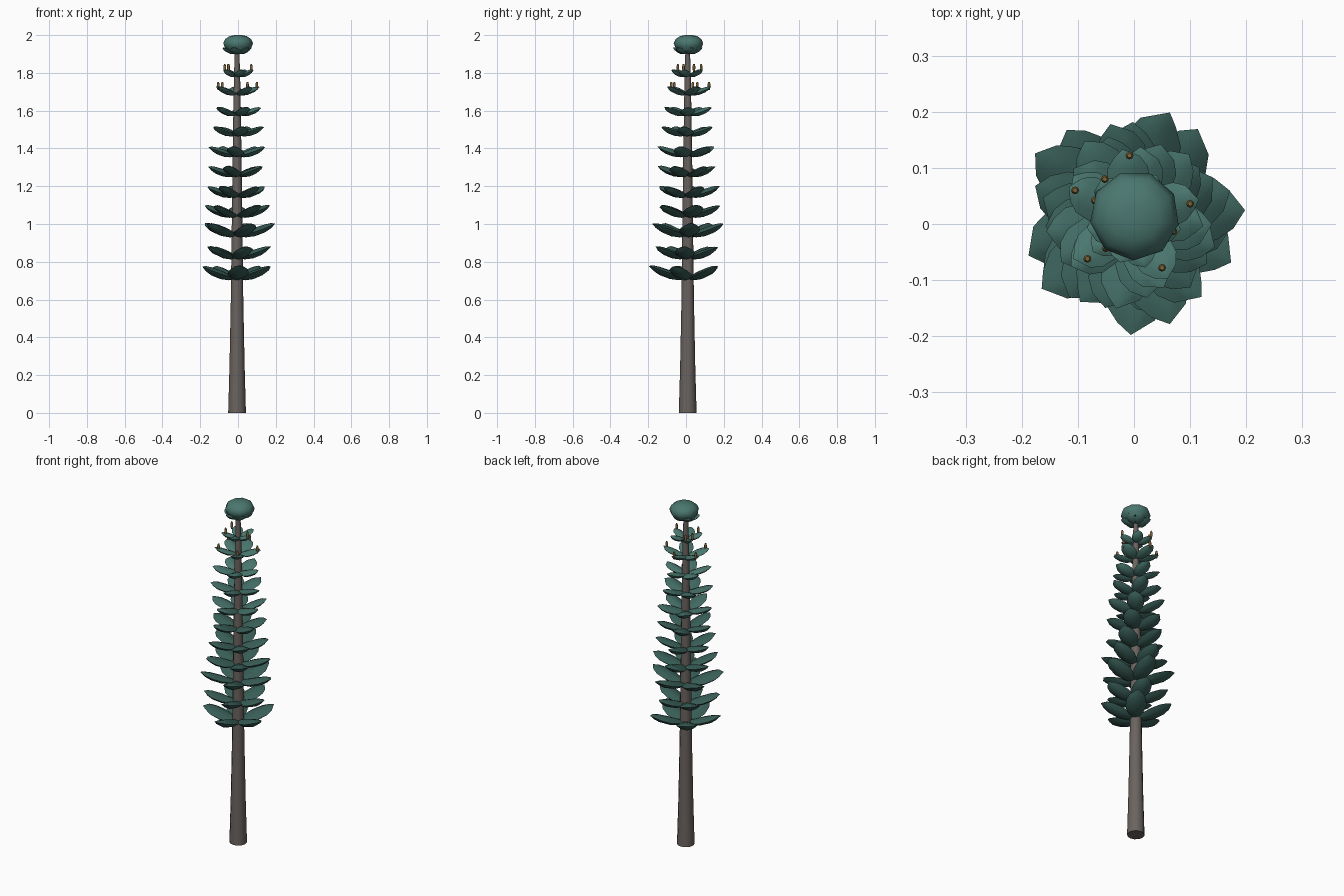
import bpy, bmesh, math, random
from mathutils import Matrix, Vector

if "Cube" in bpy.data.objects:
    bpy.data.objects.remove(bpy.data.objects["Cube"])

random.seed(4)
CX, CY = -0.005, 0.009


def material(name, rgb):
    m = bpy.data.materials.new(name)
    m.diffuse_color = (*rgb, 1)
    m.use_nodes = True
    m.node_tree.nodes["Principled BSDF"].inputs["Base Color"].default_value = m.diffuse_color
    return m


BARK = material("grey brown bark", (0.146, 0.126, 0.115))
DARK = material("deep green", (0.040, 0.110, 0.094))
MID = material("mid green", (0.054, 0.147, 0.126))
LIGHT = material("soft green", (0.068, 0.185, 0.158))
CONE = material("cone brown", (0.22, 0.135, 0.045))


def finish(bm, name, mat, angle=40):
    bmesh.ops.recalc_face_normals(bm, faces=bm.faces)
    me = bpy.data.meshes.new(name)
    bm.to_mesh(me)
    bm.free()
    me.materials.append(mat)
    ob = bpy.data.objects.new(name, me)
    bpy.context.collection.objects.link(ob)
    bpy.context.view_layer.objects.active = ob
    ob.select_set(True)
    bpy.ops.object.shade_smooth_by_angle(angle=math.radians(angle))
    ob.select_set(False)
    return ob


def lathe(bm, profile, sides, x, y, turn=0):
    """Closed solid from (radius, z) rings."""
    rings = [[bm.verts.new((x + r * math.cos(turn + k * math.tau / sides),
                            y + r * math.sin(turn + k * math.tau / sides), z))
              for k in range(sides)] for r, z in profile]
    for a, b in zip(rings, rings[1:]):
        for k in range(sides):
            n = (k + 1) % sides
            bm.faces.new((a[k], a[n], b[n], b[k]))
    bm.faces.new(rings[0][::-1])
    bm.faces.new(rings[-1])


# Leaf rings: (distance along, half width, lift of the edge)
RIBS = [(0.0, 0.25, 0.0), (0.2, 0.72, 0.0), (0.45, 1.0, 0.03),
        (0.72, 0.92, 0.08), (0.88, 0.6, 0.12)]
# Cross-section: (side, height), a rounded underside and a domed top
SECTION = [(-1, 0), (-0.6, -0.62), (0, -0.95), (0.6, -0.62),
           (1, 0), (0.5, 0.5), (0, 0.72), (-0.5, 0.5)]


def leaf(bm, angle, z, length, width, slope=0.16, depth=0.028):
    """Thick pad that rises outward to a pointed tip."""
    place = Matrix.Translation((CX, CY, z)) @ Matrix.Rotation(angle, 4, 'Z')
    roll = random.uniform(-0.12, 0.12)

    def put(t, side, h, lift):
        up = length * (slope * t + lift) + h + roll * side
        return bm.verts.new(place @ Vector((0.008 + t * (length - 0.008), side, up)))

    rows = [[put(t, s * w * width / 2, h * w * depth, l) for s, h in SECTION]
            for t, w, l in RIBS]
    count = len(SECTION)
    tip = put(1.0, random.uniform(-0.15, 0.15) * width, 0, 0.15)
    for k in range(count):
        n = (k + 1) % count
        for a, b in zip(rows, rows[1:]):
            bm.faces.new((a[k], a[n], b[n], b[k]))
        bm.faces.new((rows[-1][k], rows[-1][n], tip))
    bm.faces.new(rows[0][::-1])


# Trunk
bm = bmesh.new()
lathe(bm, [(0.047, 0), (0.04, 0.25), (0.033, 0.6), (0.028, 1.0),
           (0.023, 1.4), (0.017, 1.75), (0.012, 1.93)], 12, CX, CY)
finish(bm, "trunk", BARK)

# Whorls of leaves: (height, reach, leaf width, material)
TIERS = [(0.715, 0.202, 0.112, DARK), (0.825, 0.178, 0.105, DARK),
         (0.942, 0.206, 0.110, DARK), (1.045, 0.180, 0.102, DARK),
         (1.15, 0.167, 0.098, DARK), (1.26, 0.159, 0.095, DARK),
         (1.365, 0.157, 0.092, MID), (1.475, 0.142, 0.088, MID),
         (1.582, 0.135, 0.082, LIGHT)]
for i, (z, reach, width, mat) in enumerate(TIERS):
    bm = bmesh.new()
    for k in range(5):
        angle = math.radians(-18 + 11.5 * i + 72 * k + random.uniform(-4, 4))
        leaf(bm, angle, z, reach * random.uniform(0.95, 1.04), width,
             slope=0.16 - 0.006 * i, depth=0.25 * width)
    finish(bm, f"leaf_whorl_{i + 1}", mat)

# Two leaf whorls near the top that bear the cones
BEARING = [(1.688, 0.125, 0.078, (20, 94, 152, 218, 303)),
           (1.787, 0.090, 0.060, (-15, 60, 130, 221, 285))]
for i, (z, reach, width, degrees) in enumerate(BEARING):
    bm = bmesh.new()
    for d in degrees:
        leaf(bm, math.radians(d), z, reach, width, depth=0.018)
    finish(bm, f"upper_whorl_{i + 1}", LIGHT)

# Upright seed cones: base height and positions
CONES = [(1.718, [(-0.105, 0.06), (-0.008, 0.122), (0.1, 0.036),
                  (0.05, -0.078), (-0.083, -0.062)]),
         (1.812, [(-0.07, 0.042), (-0.052, 0.08), (0.07, -0.013), (-0.05, -0.043)])]
bm = bmesh.new()
for z, spots in CONES:
    for x, y in spots:
        lathe(bm, [(0.004, z - 0.008), (0.007, z + 0.008), (0.007, z + 0.024),
                   (0.004, z + 0.035)], 8, x, y)
finish(bm, "seed_cones", CONE, 50)

# Rounded crown cap
bm = bmesh.new()
lathe(bm, [(0.03, 1.935), (0.062, 1.92), (0.073, 1.938), (0.08, 1.957),
           (0.07, 1.979), (0.046, 1.995), (0.018, 2.0)], 9, 0.001, 0.015, 0.5)
finish(bm, "crown_cap", LIGHT, 60)

# Small leaves cupping the crown from below
bm = bmesh.new()
for k in range(6):
    leaf(bm, 0.3 + k * math.tau / 6, 1.905, 0.08, 0.062, slope=0.2, depth=0.014)
finish(bm, "crown_leaves", LIGHT)
